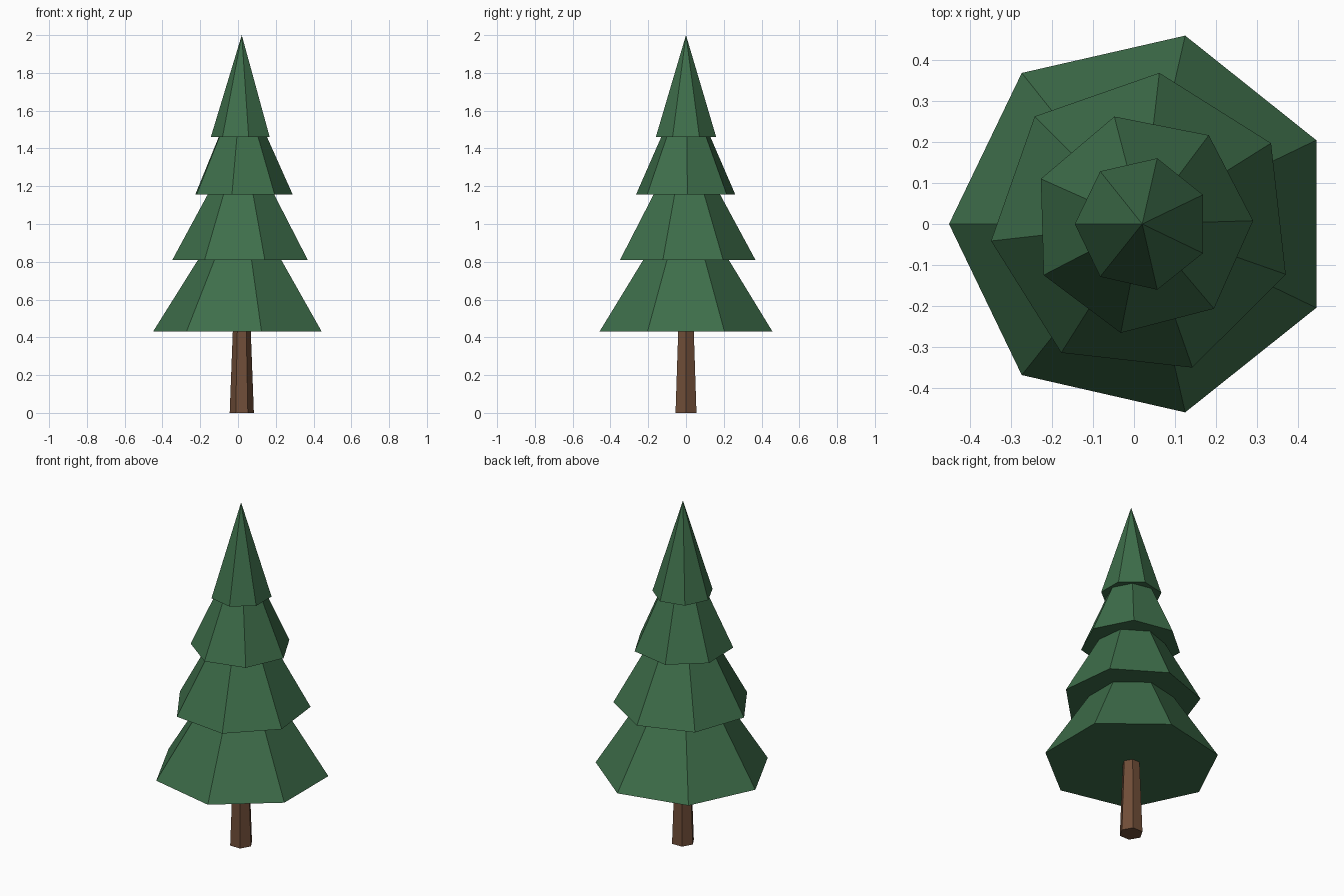
import bpy
import math

if "Cube" in bpy.data.objects:
    bpy.data.objects.remove(bpy.data.objects["Cube"])

CENTRE_X = 0.02


def material(name, colour):
    mat = bpy.data.materials.new(name)
    mat.diffuse_color = (*colour, 1.0)
    mat.use_nodes = True
    mat.node_tree.nodes["Principled BSDF"].inputs["Base Color"].default_value = mat.diffuse_color
    return mat


def tapered(name, sides, r_bottom, r_top, z_bottom, z_top, angle, mat):
    """Flat-shaded cone or frustum with its first corner at the given angle."""
    bpy.ops.mesh.primitive_cone_add(
        vertices=sides, radius1=r_bottom, radius2=r_top,
        depth=z_top - z_bottom, location=(CENTRE_X, 0, (z_bottom + z_top) / 2))
    obj = bpy.context.object
    obj.name = name
    # the primitive starts its first corner on +y
    first = obj.data.vertices[0].co
    obj.rotation_euler.z = math.radians(angle) - math.atan2(first.y, first.x)
    obj.data.materials.append(mat)
    return obj


green = material("needle green", (0.048, 0.156, 0.069))
brown = material("bark brown", (0.162, 0.076, 0.040))

# Trunk: six-sided, narrowing upward into the lowest tier
tapered("trunk", 6, 0.064, 0.045, 0.0, 0.50, 0, brown)

# Foliage: seven-sided cones, each starting halfway up the one below
tiers = [  # radius, bottom, top, corner angle
    (0.470, 0.43, 1.18, 180),
    (0.370, 0.81, 1.49, 186.4),
    (0.270, 1.155, 1.76, 1.7),
    (0.164, 1.46, 2.00, 180),
]
for i, (radius, bottom, top, angle) in enumerate(tiers, 1):
    tapered(f"foliage_tier_{i}", 7, radius, 0.0, bottom, top, angle, green)
